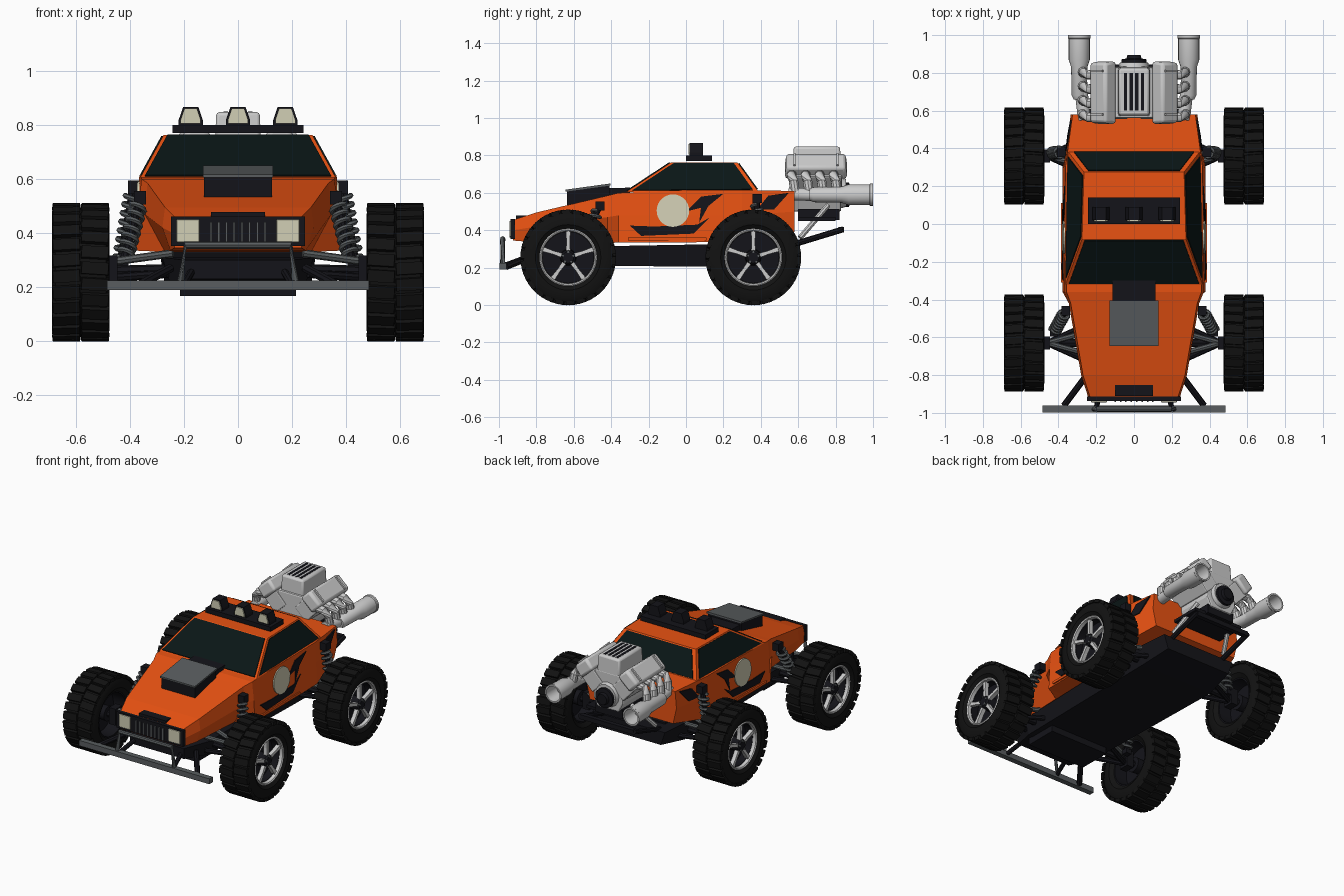
import bpy, bmesh
from math import sin, cos, pi, radians
from mathutils import Vector as V, Matrix

if "Cube" in bpy.data.objects:
    bpy.data.objects.remove(bpy.data.objects["Cube"])

def material(name, rgb):
    m = bpy.data.materials.new(name)
    m.diffuse_color = (*rgb, 1)
    m.use_nodes = True
    m.node_tree.nodes["Principled BSDF"].inputs["Base Color"].default_value = m.diffuse_color
    return m

ORANGE = material("orange_paint", (0.82, 0.085, 0.006))
BLACK = material("black", (0.007, 0.007, 0.010))
RUBBER = material("rubber", (0.006, 0.006, 0.006))
GLASS = material("dark_glass", (0.003, 0.008, 0.008))
CREAM = material("cream", (0.64, 0.62, 0.46))
STEEL = material("dark_steel", (0.10, 0.11, 0.115))

def build(name, solids, mat=None, mirror=False, bevel=0, smooth=False):
    """Each solid is a list of rings; capped, or closed if it ends on its first ring."""
    bm = bmesh.new()
    for rings in solids:
        closed = rings[0] is rings[-1]
        vs = [[bm.verts.new(p) for p in r] for r in (rings[:-1] if closed else rings)]
        pairs = list(zip(vs, vs[1:])) + ([(vs[-1], vs[0])] if closed else [])
        for a, b in pairs:
            n = len(a)
            for i in range(n):
                bm.faces.new((a[i], a[(i + 1) % n], b[(i + 1) % n], b[i]))
        if not closed:
            bm.faces.new(vs[0])
            bm.faces.new(vs[-1])
    bmesh.ops.recalc_face_normals(bm, faces=bm.faces)
    me = bpy.data.meshes.new(name)
    bm.to_mesh(me)
    bm.free()
    if smooth:
        me.polygons.foreach_set("use_smooth", [True] * len(me.polygons))
        me.set_sharp_from_angle(angle=radians(35))
    if mat:
        me.materials.append(mat)
    ob = bpy.data.objects.new(name, me)
    bpy.context.collection.objects.link(ob)
    if bevel:
        b = ob.modifiers.new("bevel", 'BEVEL')
        b.width, b.segments = bevel, 2
    if mirror:
        ob.modifiers.new("mirror", 'MIRROR')
    return ob

def box(c, s, rot=None, taper=1):
    x, y, z = (k / 2 for k in s)
    m = Matrix.Translation(c) @ (rot or Matrix())
    return [[m @ V((i * x * t, j * y * t, k)) for i, j in ((-1, -1), (1, -1), (1, 1), (-1, 1))]
            for k, t in ((-z, 1), (z, taper))]

def lathe(profile, axis, c=(0, 0, 0), seg=20, closed=False):
    rings = []
    for a, r in profile:
        cs = [(r * cos(2 * pi * i / seg), r * sin(2 * pi * i / seg)) for i in range(seg)]
        rings.append([V(c) + V((a, u, v) if axis == 'x' else (u, a, v)) for u, v in cs])
    return rings + [rings[0]] if closed else rings

def tube(pts, r, seg=8):
    pts, rings = [V(p) for p in pts], []
    for i, p in enumerate(pts):
        d = (pts[min(i + 1, len(pts) - 1)] - pts[max(i - 1, 0)]).normalized()
        u = d.cross(V((0, 0, 1)) if abs(d.z) < 0.9 else V((0, 1, 0))).normalized()
        w = d.cross(u)
        rings.append([p + r * (cos(2 * pi * k / seg) * u + sin(2 * pi * k / seg) * w) for k in range(seg)])
    return rings

def sections(*data):
    """Symmetric cross-sections: (y, half-profile of (x, z))."""
    return [[V((x, y, z)) for x, z in h] + [V((-x, y, z)) for x, z in reversed(h)] for y, h in data]

def panel(quad, inset, out):
    """Thin panel laid on a quad, shrunk toward its middle."""
    q = [V(p) for p in quad]
    mid = sum(q, V()) / 4
    n = (q[1] - q[0]).cross(q[2] - q[0]).normalized()
    if n.dot(mid - V((0, 0.05, 0.6))) < 0:
        n = -n
    q = [p.lerp(mid, inset) for p in q]
    return [[p - n * 0.004 for p in q], [p + n * out for p in q]]

# Body shell
build("body_shell", [sections(
    (-0.925, [(.235, .345), (.24, .40), (.23, .455)]),
    (-0.80, [(.25, .335), (.28, .42), (.27, .495)]),
    (-0.42, [(.27, .33), (.345, .47), (.335, .585)]),
    (-0.36, [(.378, .335), (.37, .48), (.357, .60)]),
    (0.0, [(.38, .335), (.372, .48), (.365, .615)]),
    (0.30, [(.378, .34), (.371, .48), (.363, .615)]),
    (0.58, [(.31, .39), (.335, .50), (.325, .61)]))], ORANGE)

# Cabin and glass
base = [(-.362, -.32, .605), (.362, -.32, .605), (.35, .385, .61), (-.35, .385, .61)]
roof = [(-.275, -.08, .763), (.275, -.08, .763), (.265, .275, .763), (-.265, .275, .763)]
build("cabin", [[[V(p) for p in base], [V(p) for p in roof]]], ORANGE)
for name, i, ins in (("windshield", 0, .05), ("right_window", 1, .09), ("rear_window", 2, .09), ("left_window", 3, .09)):
    j = (i + 1) % 4
    build(name, [panel([base[i], base[j], roof[j], roof[i]], ins, .006)], GLASS)

# Side stripes and roundel, lying on the sloped door skin
def skin(y, z):
    return .3845 - (z - .335) * .055 - max(0, y - .3) * .125
def decal(pts, lift=0):
    return [[V((skin(y, z) + d, y, z)) for y, z in pts] for d in (-.02, lift)]
for name, pts in (("lower_stripe", [(-.30, .425), (-.24, .37), (.04, .382), (.13, .47), (.06, .43), (-.17, .42)]),
                  ("door_stripe", [(.0, .50), (.08, .58), (.20, .595), (.12, .53), (.07, .44), (.08, .52)]),
                  ("rear_stripe", [(.38, .51), (.44, .585), (.55, .60), (.47, .51)])):
    build(name, [decal(pts)], BLACK, True)
build("skirt_trim", [box((.381, -.1, .352), (.012, .42, .016))], ORANGE, True)
build("roundel", [decal([(-.07 + .087 * cos(k * pi / 14), .505 + .087 * sin(k * pi / 14)) for k in range(28)], .002)],
      CREAM, True)

# Hood scoop
build("scoop", [sections((-.635, [(.125, .51), (.125, .608)]), (-.41, [(.125, .56), (.125, .642)])),
                sections((-.41, [(.115, .56), (.115, .625)]), (-.30, [(.115, .59), (.115, .628)]))], BLACK)
build("scoop_lid", [sections((-.645, [(.13, .606), (.13, .617)]), (-.405, [(.13, .639), (.13, .650)]))], STEEL)

# Nose: lamps and grille
build("nose_frame", [box((0, -.925, .407), (.495, .024, .108)), box((0, -.88, .468), (.20, .06, .02))], BLACK)
build("headlight", [box((.185, -.935, .408), (.085, .02, .085))], CREAM, True, bevel=.005)
build("grille_bars", [box((-.10 + i * .0286, -.936, .40), (.008, .014, .08)) for i in range(8)], STEEL)

# Roof light bar
build("light_bar", [box((0, .07, .785), (.485, .14, .03))], BLACK)
def pod(x, s, y0, y1):
    pts = [(-.045, -.032), (-.045, -.015), (-.028, .035), (.028, .035), (.045, -.015), (.045, -.032)]
    return [[V((x + a * s, y, .832 + b * s)) for a, b in pts] for y in (y0, y1)]
XS = (-.175, 0, .175)
build("roof_lights", [pod(x, 1, .02, .09) for x in XS], BLACK)
build("roof_lenses", [pod(x, .82, .013, .03) for x in XS], CREAM)

# Chassis
build("chassis_pan", [sections((-.86, [(.20, .23), (.20, .30)]), (-.70, [(.25, .21), (.28, .31)]),
      (.40, [(.27, .205), (.29, .33)]), (.61, [(.24, .24), (.27, .33)])),
      box((0, -.63, .21), (.43, .22, .085)), box((0, .36, .29), (.40, .3, .1))], BLACK)

# Front bumper
build("bumper_bar", [box((0, -.979, .207), (.97, .036, .036))], STEEL)
build("bumper_hoop", [tube([(-.212, -.98, .215), (-.195, -.98, .355), (.195, -.98, .355), (.212, -.98, .215)], .014)], STEEL)
build("bumper_arm", [tube([(.37, -.96, .205), (.25, -.80, .27)], .017),
                     tube([(.20, -.975, .21), (.17, -.84, .26)], .014)], BLACK, True)

# Suspension
def coil(a, b, turns=7, r=.027):
    a, b = V(a), V(b)
    d = (b - a).normalized()
    u = d.cross(V((0, 1, 0))).normalized()
    w = d.cross(u)
    n = turns * 12
    return tube([a.lerp(b, i / n) + r * (cos(i * pi / 6) * u + sin(i * pi / 6) * w) for i in range(n + 1)], .010, 6)
for end, y, top, bot in (("front", -.63, (.362, -.46, .53), (.425, -.575, .28)),
                         ("rear", .36, (.385, .38, .57), (.435, .375, .28))):
    t, b = V(top), V(bot)
    build(end + "_spring", [coil(t.lerp(b, .12), t.lerp(b, .9))], STEEL, True, smooth=True)
    build(end + "_damper", [tube([t, b], .016), box(t, (.045, .05, .05)), box(b, (.04, .04, .03))], BLACK, True)
    build(end + "_lower_arm", [tube([(.26, y - .09, .25), (.46, y, .235)], .016),
                               tube([(.26, y + .09, .25), (.46, y, .235)], .016),
                               tube([(.2, y, .265), (.53, y, .255)], .022)], BLACK, True)
    build(end + "_upper_arm", [tube([(.24, y - .06, .325), (.46, y, .295)], .015),
                               tube([(.24, y + .06, .325), (.46, y, .295)], .015)], STEEL, True)
    build(end + "_knuckle", [box((.47, y, .262), (.05, .07, .11))], BLACK, True)

# Wheels: shared meshes, centred on the hub
def lug(k, side):
    m = Matrix.Rotation(2 * pi * (k + .25 * side) / 26, 4, 'X') @ Matrix.Translation((side * .053, 0, .244))
    return [[m @ p for p in r] for r in box((0, 0, 0), (.104, .047, .022), Matrix.Rotation(side * .06, 4, 'Z'), .95)]
def spoke(k):
    m = Matrix.Rotation(2 * pi * k / 5, 4, 'X')
    return [[m @ V((x, s * w, r)) for x, s in ((.055, -1), (.082, -1), (.082, 1), (.055, 1))]
            for r, w in ((.03, .012), (.085, .009), (.145, .013))]
parts = [
    build("tyre", [lathe([(-.088, .148), (-.107, .175), (-.107, .215), (-.094, .240), (.094, .240),
                          (.107, .215), (.107, .175), (.088, .148)], 'x', seg=40, closed=True)], RUBBER, smooth=True),
    build("tread", [lug(k, s) for k in range(26) for s in (-1, 1)], RUBBER),
    build("rim_lip", [lathe([(.06, .150), (.092, .154), (.096, .148), (.092, .141), (.06, .138)],
                            'x', seg=40, closed=True)], smooth=True),
    build("rim_barrel", [lathe([(-.088, .152), (.07, .152), (.07, .136), (-.088, .14)], 'x', seg=32, closed=True)],
          BLACK, smooth=True),
    build("spokes", [spoke(k) for k in range(5)]),
    build("hub", [lathe([(.0, .137), (.02, .137)], 'x', seg=32),
                  lathe([(-.06, .05), (.08, .04), (.092, .03)], 'x', seg=16)], BLACK, smooth=True),
    build("wheel_nuts", [lathe([(.08, .007), (.096, .007)], 'x', (0, .03 * cos(k * pi * .4 + .3), .03 * sin(k * pi * .4 + .3)), 6)
                         for k in range(5)], STEEL)]
for end, y in (("front", -.63), ("rear", .36)):
    for side, s in (("left", -1), ("right", 1)):
        for p in parts:
            o = p if (end, s) == ("rear", 1) else p.copy()
            if o is not p:
                bpy.context.collection.objects.link(o)
            o.name = f"{end}_{side}_{p.data.name}"
            o.location = (s * .582, y, .255)
            o.rotation_euler = (0, 0, pi if s < 0 else 0)

# Engine
tilt = Matrix.Rotation(radians(43), 4, 'Y')
build("engine_block", [sections((.56, [(.08, .50), (.11, .56), (.10, .75)]), (.83, [(.08, .50), (.11, .56), (.10, .75)]))], bevel=.01)
build("cylinder_bank", [box((.12, .695, .675), (.115, .28, .14), tilt)], mirror=True, bevel=.008)
build("valve_cover", [box((.165, .695, .743), (.122, .335, .085), tilt, .95)], mirror=True, bevel=.016, smooth=True)
build("cover_ribs", [box((.197, y, .777), (.09, .012, .012), tilt) for y in (.58, .81)], mirror=True)
build("intake_cover", [box((0, .70, .785), (.17, .26, .125), None, .95)], bevel=.012, smooth=True)
build("intake_slots", [box((x, .70, .842), (.017, .20, .014)) for x in (-.045, -.015, .015, .045)], BLACK)
build("timing_cover", [lathe([(.82, .085), (.855, .075)], 'y', (0, 0, .60), 16)], smooth=True)
build("pulley", [lathe([(.85, .065), (.872, .065), (.876, .04), (.895, .035)], 'y', (0, 0, .59), 20)], BLACK, smooth=True)
build("oil_pan", [box((0, .71, .485), (.20, .22, .06))], BLACK)

# Exhaust
build("header_pipes", [tube([(.19, y, .70), (.24, y, .695), (.268, y + .01, .66), (.275, y + .02, .60)], .026, 10)
                       for y in (.565, .64, .715, .79)], mirror=True, smooth=True)
build("collector", [tube([(.262, .55, .595), (.275, .66, .59), (.285, .80, .588)], .034, 14)], mirror=True, smooth=True)
build("tail_pipe", [lathe([(.66, .03), (.68, .040), (.83, .043), (.87, .056), (.98, .056), (.985, .06), (1.0, .06),
                           (1.0, .05), (.90, .045), (.895, .01)], 'y', (.29, 0, .59), 20)], mirror=True, smooth=True)

# Engine cradle
build("cradle", [tube([(.20, .56, .32), (.20, .84, .405)], .016), box((.1, .83, .402), (.2, .03, .03)),
                 box((.09, .70, .46), (.18, .20, .02))], BLACK, True)
build("cradle_strut", [tube([(.20, .61, .36), (.13, .76, .535)], .015)], mirror=True)
